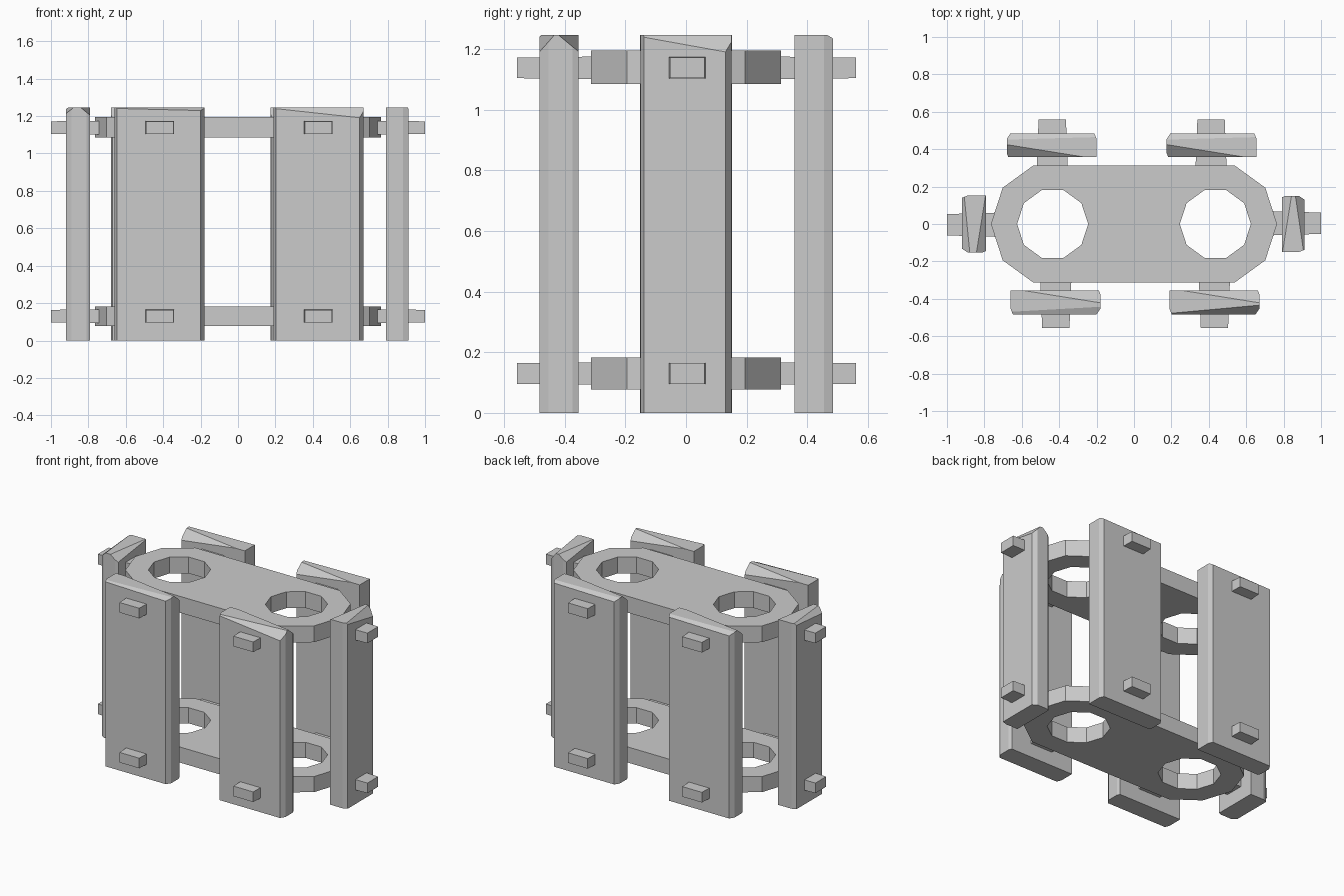
import bpy, bmesh
from math import cos, sin, radians
from mathutils import Vector, Matrix

if "Cube" in bpy.data.objects:
    bpy.data.objects.remove(bpy.data.objects["Cube"])

grey = bpy.data.materials.new("plain_grey")
grey.use_nodes = True
colour = (0.6, 0.6, 0.6, 1)
grey.diffuse_color = colour
grey.node_tree.nodes["Principled BSDF"].inputs["Base Color"].default_value = colour


def finish(name, bm, angle=0):
    bmesh.ops.recalc_face_normals(bm, faces=bm.faces)
    bm.transform(Matrix.Rotation(radians(angle), 4, 'Z'))
    mesh = bpy.data.meshes.new(name)
    bm.to_mesh(mesh)
    bm.free()
    mesh.materials.append(grey)
    obj = bpy.data.objects.new(name, mesh)
    bpy.context.collection.objects.link(obj)


def box(bm, low, high):
    low, high = Vector(low), Vector(high)
    bmesh.ops.create_cube(bm, size=1)
    for v in bm.verts:
        v.co = (low + high) / 2 + v.co * (high - low)


def cut(bm, point, normal):
    """Slice off everything on the normal's side and cap the gap."""
    geom = bm.verts[:] + bm.edges[:] + bm.faces[:]
    res = bmesh.ops.bisect_plane(bm, geom=geom, plane_co=point,
                                 plane_no=normal, clear_outer=True)
    edges = [e for e in res["geom_cut"] if isinstance(e, bmesh.types.BMEdge)]
    if edges:
        bmesh.ops.contextual_create(bm, geom=edges)


# Rounded plates, each with a ten-sided hole at both ends
HOLE_X = 0.435


def arc(cx, r, start, count):
    return [(cx + r * cos(radians(start + 36 * i)), r * sin(radians(start + 36 * i)))
            for i in range(count)]


def plate(name, z0, z1):
    bm = bmesh.new()
    loops = [arc(HOLE_X, 0.33, -72, 5) + arc(-HOLE_X, 0.33, 108, 5),
             arc(HOLE_X, 0.19, 0, 10), arc(-HOLE_X, 0.19, 0, 10)]
    edges = []
    for loop in loops:
        vs = [bm.verts.new((x, y, z0)) for x, y in loop]
        edges += [bm.edges.new((vs[i - 1], vs[i])) for i in range(len(vs))]
    bmesh.ops.triangle_fill(bm, use_beauty=True, edges=edges, normal=(0, 0, 1))
    ext = bmesh.ops.extrude_face_region(bm, geom=bm.faces[:], use_keep_orig=True)
    bmesh.ops.translate(bm, vec=(0, 0, z1 - z0),
                        verts=[v for v in ext["geom"] if isinstance(v, bmesh.types.BMVert)])
    finish(name, bm)


plate("lower_plate", 0.077, 0.182)
plate("upper_plate", 1.085, 1.195)

# Upright planks with hewn edges; built facing -y, then turned into place
TOP = 1.247


def plank(name, angle, u, half, inner, outer, drop_left, drop_right):
    bm = bmesh.new()
    left, right = u - half, u + half
    box(bm, (left, -outer, 0), (right, -inner, TOP))
    # Upright edges
    cut(bm, (right - 0.02, -outer, 0), (0.03, -0.02, 0))
    cut(bm, (left + 0.012, -outer, 0), (-0.03, -0.012, 0))
    cut(bm, (right - 0.008, -inner, 0), (0.02, 0.008, 0))
    # Outer and inner top edges
    a = Vector((left, -outer, TOP - drop_left))
    b = Vector((right, -outer, TOP - drop_right))
    c = Vector((u, -outer + 0.027, TOP))
    cut(bm, a, (b - a).cross(c - a))
    cut(bm, (u, -inner - 0.028, TOP), (0.004, 0.025, 0.03))
    finish(name, bm, angle)


plank("front_right_plank", 0, -0.42, 0.24, 0.355, 0.483, 0.006, 0.018)
plank("front_left_plank", 0, 0.43, 0.24, 0.355, 0.483, 0.006, 0.058)
plank("back_right_plank", 180, 0.44, 0.24, 0.358, 0.485, 0.012, 0.02)
plank("back_left_plank", 180, -0.415, 0.24, 0.358, 0.485, 0.012, 0.02)
plank("left_plank", 90, 0, 0.15, 0.79, 0.912, 0.006, 0.06)
plank("right_plank", 270, 0, 0.152, 0.79, 0.92, 0.01, 0.035)


# Tapered pegs joining the planks to the plates
def peg(name, angle, u, half, start, end, z):
    bm = bmesh.new()
    box(bm, (-half, -end, -0.034), (half, -start, 0.034))
    for v in bm.verts:
        if v.co.y > -(start + end) / 2:
            v.co.x *= 1.15
            v.co.z *= 1.1
        v.co += Vector((u, 0, z))
    finish(name, bm, angle)


for level, z in (("lower", 0.13), ("upper", 1.138)):
    peg(level + "_front_right_peg", 0, -0.418, 0.073, 0.28, 0.557, z)
    peg(level + "_front_left_peg", 0, 0.43, 0.073, 0.28, 0.557, z)
    peg(level + "_back_right_peg", 180, 0.437, 0.073, 0.28, 0.56, z)
    peg(level + "_back_left_peg", 180, -0.412, 0.073, 0.28, 0.56, z)
    peg(level + "_left_peg", 90, 0.004, 0.057, 0.7, 1.0, z)
    peg(level + "_right_peg", 270, 0.004, 0.057, 0.7, 1.0, z)
